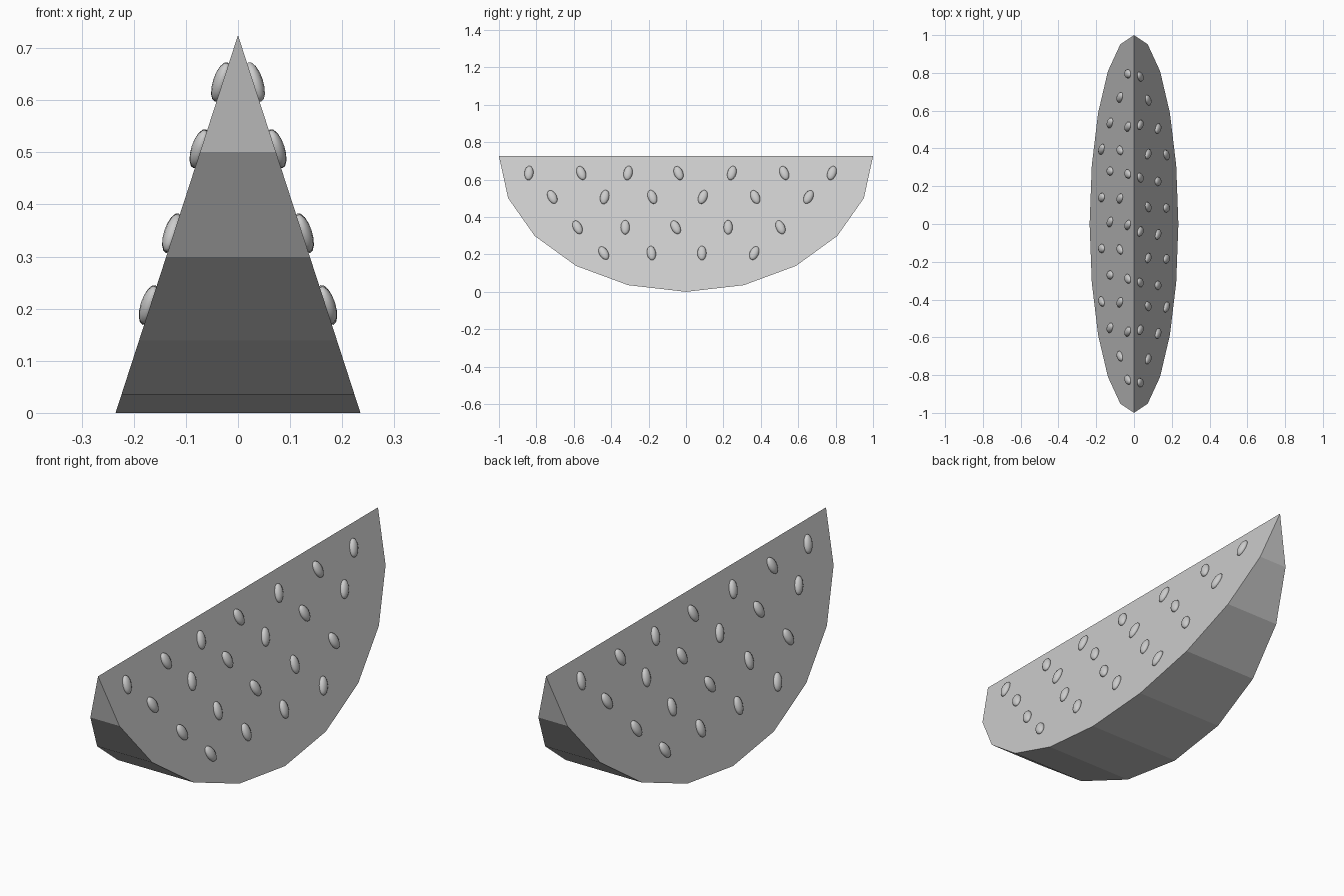
import bpy, bmesh
from math import sin, cos, pi, radians, atan2
from mathutils import Matrix

default = bpy.data.objects.get("Cube")
if default:
    bpy.data.objects.remove(default, do_unlink=True)

HEIGHT, HALF_WIDTH, STEPS = 0.725, 0.235, 10
LEAN = atan2(HALF_WIDTH, HEIGHT)


def finish(bm, name, smooth=False):
    mesh = bpy.data.meshes.new(name)
    bmesh.ops.recalc_face_normals(bm, faces=bm.faces)
    for face in bm.faces:
        face.smooth = smooth
    bm.to_mesh(mesh)
    bm.free()
    obj = bpy.data.objects.new(name, mesh)
    bpy.context.collection.objects.link(obj)
    return obj


# Wedge of fruit: half-round flat sides meeting at a sharp top edge
def build_slice():
    bm = bmesh.new()
    left, right = [], []
    for i in range(STEPS + 1):
        t = pi * i / STEPS
        x, y, z = HALF_WIDTH * sin(t), -cos(t), HEIGHT * (1 - sin(t))
        if i in (0, STEPS):
            tip = bm.verts.new((0, y, HEIGHT))
            left.append(tip)
            right.append(tip)
        else:
            left.append(bm.verts.new((x, y, z)))
            right.append(bm.verts.new((-x, y, z)))
    bm.faces.new(left)
    bm.faces.new(right[::-1])
    # Faceted rind
    for i in range(STEPS):
        ring = [left[i], right[i], right[i + 1], left[i + 1]]
        bm.faces.new(list(dict.fromkeys(ring)))
    return finish(bm, "fruit_slice")


# Seed rows: height, then (position along the slice, tilt in degrees)
SEED_ROWS = [
    (0.635, [(-.84, -5), (-.56, 20), (-.31, -10), (-.04, 20),
             (.245, -15), (.525, 20), (.78, -18)]),
    (0.507, [(-.715, 25), (-.435, -12), (-.18, 20), (.09, -20),
             (.37, 22), (.655, -25)]),
    (0.345, [(-.58, 25), (-.325, 0), (-.055, 25), (.225, 0), (.505, 22)]),
    (0.207, [(-.44, 28), (-.185, 8), (.085, 0), (.365, -22)]),
]


def build_seeds(name, turn, shift):
    bm = bmesh.new()
    for z, row in SEED_ROWS:
        x = HALF_WIDTH * (1 - z / HEIGHT) + 0.003
        for y, tilt in row:
            place = (Matrix.Translation((0, shift, 0))
                     @ Matrix.Rotation(turn, 4, 'Z')
                     @ Matrix.Translation((x, y, z))
                     @ Matrix.Rotation(-LEAN, 4, 'Y')
                     @ Matrix.Rotation(radians(tilt), 4, 'X')
                     @ Matrix.Diagonal((0.016, 0.024, 0.04, 1)))
            bmesh.ops.create_uvsphere(bm, u_segments=12, v_segments=8,
                                      radius=1, matrix=place)
    return finish(bm, name, smooth=True)


build_slice()
build_seeds("seeds_left", 0, 0)
build_seeds("seeds_right", pi, -0.045)
